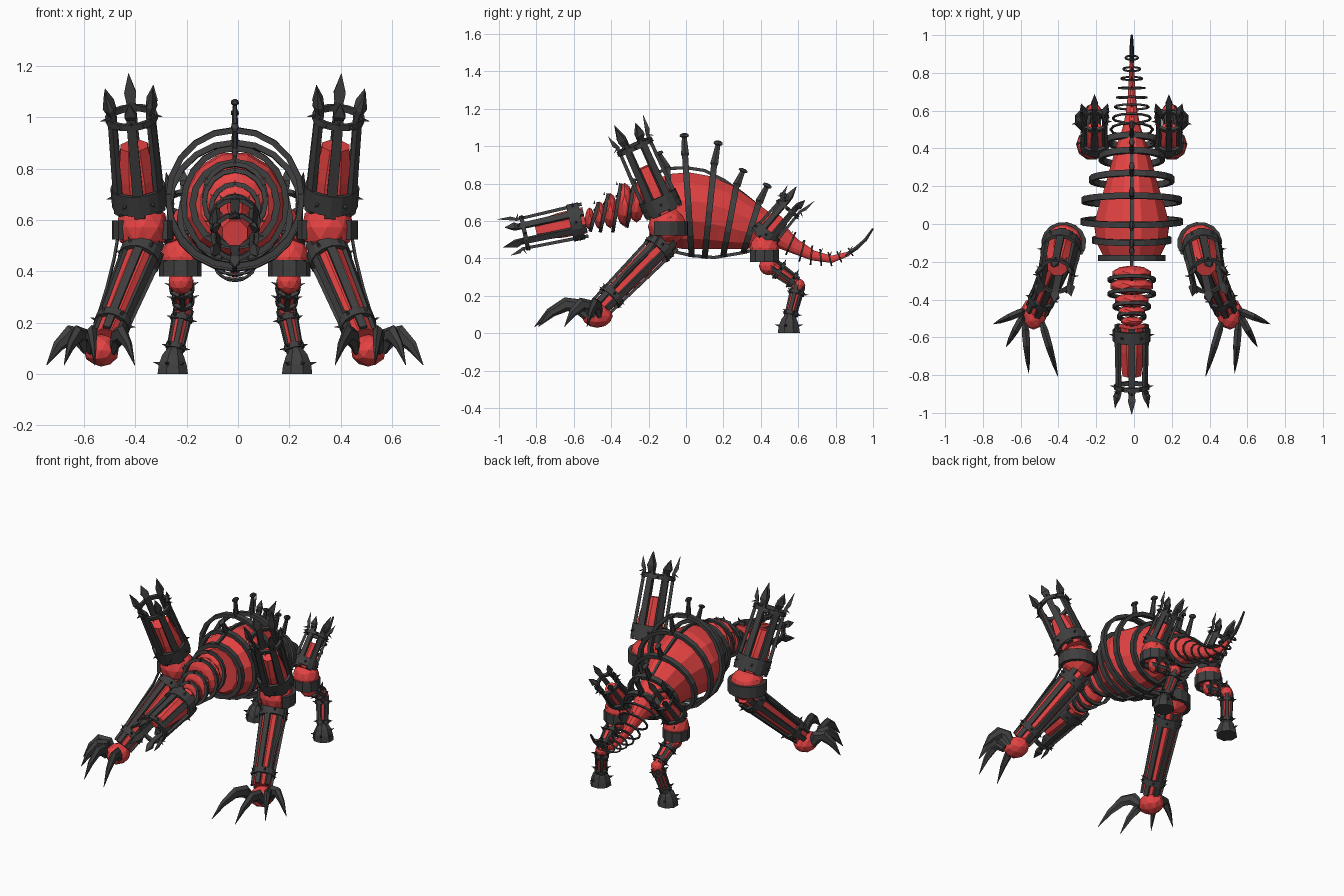
import bpy, bmesh
from math import sin, cos, pi, radians
from mathutils import Vector as V, Matrix

cube = bpy.data.objects.get("Cube")
if cube:
    bpy.data.objects.remove(cube)

MIDDLE = -.012  # the body sits slightly off the centre line


def material(name, rgb):
    m = bpy.data.materials.new(name)
    m.use_nodes = True
    m.diffuse_color = (*rgb, 1)
    m.node_tree.nodes["Principled BSDF"].inputs["Base Color"].default_value = (*rgb, 1)
    return m


RED = material("flesh red", (0.79, 0.056, 0.056))
IRON = material("dark iron", (0.05, 0.05, 0.051))


def finish(bm, name, mat, mirror=False):
    bmesh.ops.recalc_face_normals(bm, faces=bm.faces)
    me = bpy.data.meshes.new(name)
    bm.to_mesh(me)
    bm.free()
    me.materials.append(mat)
    ob = bpy.data.objects.new(name, me)
    bpy.context.collection.objects.link(ob)
    ob.location.x = MIDDLE
    if mirror:
        ob.modifiers.new("Mirror", 'MIRROR').use_mirror_merge = False


def sweep(bm, pts, radii, sides=8, ref=(1, 0, 0), flat=1.0, closed=False):
    """Tube along pts; the section is scaled by flat along ref."""
    pts, n = [V(p) for p in pts], len(pts)
    rings = []
    for i, p in enumerate(pts):
        a = pts[(i - 1) % n] if closed else pts[max(i - 1, 0)]
        b = pts[(i + 1) % n] if closed else pts[min(i + 1, n - 1)]
        t = (b - a).normalized()
        r = V(ref[i]) if isinstance(ref, list) else V(ref)
        s = t.cross(r).normalized()
        u = s.cross(t)
        angs = [2 * pi * (k + .5) / sides for k in range(sides)]
        rings.append([bm.verts.new(p + radii[i] * (s * cos(g) + u * sin(g) * flat)) for g in angs])
    for i in range(n if closed else n - 1):
        a, b = rings[i], rings[(i + 1) % n]
        for k in range(sides):
            j = (k + 1) % sides
            bm.faces.new((a[k], a[j], b[j], b[k]))
    if not closed:
        bm.faces.new(rings[0])
        bm.faces.new(rings[-1])


def hoop(bm, c, u, v, w, flat=1.0, start=0, end=360, n=16):
    """Square-section band on the ellipse c + u cos + v sin."""
    c, u, v = V(c), V(u), V(v)
    full = end - start == 360
    angs = [radians(start + (end - start) * k / (n if full else n - 1)) for k in range(n)]
    rad = [u * cos(a) + v * sin(a) for a in angs]
    sweep(bm, [c + r for r in rad], [w] * n, 4, rad, flat, full)


def spike(bm, base, direction, length, r):
    d = V(direction).normalized()
    ref = (1, 0, 0) if abs(d.x) < .8 else (0, 0, 1)
    b = V(base)
    sweep(bm, [b, b + d * length], [r, r * .05], 4, ref)


def ball(bm, c, r, squash=(1, 1, 1)):
    bmesh.ops.create_icosphere(bm, subdivisions=2, radius=r,
                               matrix=Matrix.Translation(c) @ Matrix.Diagonal((*squash, 1)))


def cage(name, a, b, r0, r1, core=1.0, bars=6, bands=((.1, .06), (.92, .02)),
         tip=0, bar_w=.03, mirror=True):
    """Red core wrapped by flat iron bars and bands, optionally ending in spear tips."""
    a, b = V(a), V(b)
    d = b - a
    t = d.normalized()
    u = t.cross(V((1, 0, 0))).normalized()
    w = t.cross(u)
    bm = bmesh.new()
    sweep(bm, [a, a + d * core * .5, a + d * core],
          [r0 * .88, r0 * .84, r1 * (.88 if core == 1 else .66)], 8, u)
    finish(bm, name + "_core", RED, mirror)
    bm = bmesh.new()
    for k in range(bars):
        g = 2 * pi * k / bars
        out = u * cos(g) + w * sin(g)
        pts, rad = [a + out * r0, b + out * r1], [bar_w, bar_w * .85]
        if tip:
            long = tip * (1 if k % 2 == 0 else .7)
            pts += [b + out * (r1 + .012) + t * long * .3, b + out * (r1 + .022) + t * long]
            rad += [bar_w * 1.1, bar_w * .05]
            spike(bm, b + out * r1, out - t * .5, .035, .008)
        sweep(bm, pts, rad, 4, out, .5)
    for f, h in bands:
        r = (r0 + (r1 - r0) * f) * 1.07
        hoop(bm, a + d * f, u * r, w * r, h, .012 / h)
        for k in range(bars):
            g = 2 * pi * (k + .5) / bars
            out = u * cos(g) + w * sin(g)
            spike(bm, a + d * f + out * r, out - t * .2, .03, .01)
    finish(bm, name + "_frame", IRON, mirror)


# Egg-shaped torso running into the tail, slimmer toward the rear
torso = [(-.185, .66, .14), (-.17, .66, .16), (-.1, .66, .198), (0, .655, .213), (.1, .645, .204),
         (.2, .62, .183), (.3, .585, .148), (.4, .555, .11), (.5, .52, .065), (.58, .465, .042),
         (.68, .415, .028), (.78, .395, .02), (.87, .425, .012)]
bm = bmesh.new()
sweep(bm, [(0, y, z) for y, z, r in torso], [r for y, z, r in torso], 12, (1, 0, 0), .97)
for v in bm.verts:
    v.co.x *= 1 - max(0, min(v.co.y, .2))
finish(bm, "torso_and_tail", RED)

bm = bmesh.new()
sweep(bm, [(0, .85, .415), (0, .91, .455), (0, .96, .5), (0, 1, .56)], [.012, .012, .01, .006], 6)
finish(bm, "tail_tip", IRON)

# Ribs: bottom y z, top y z, half width, spine tip y z
ribs = [(-.07, .45, -.1, .88, .2, -.15, .97), (.03, .42, -.005, .95, .26, -.01, 1.07),
        (.1, .41, .15, .9, .255, .175, 1.03), (.2, .42, .27, .79, .215, .31, .88),
        (.31, .44, .39, .7, .165, .44, .8), (.41, .46, .47, .62, .13, .53, .75)]
bm = bmesh.new()
for yb, zb, yt, zt, rx, ys, zs in ribs:
    bot, top, end = V((0, yb, zb)), V((0, yt, zt)), V((0, ys, zs))
    hoop(bm, (bot + top) / 2, (rx, 0, 0), (top - bot) / 2, .023, .7, n=20)
    sweep(bm, [top, top.lerp(end, .8), top.lerp(end, .85), top.lerp(end, .95), end],
          [.025, .015, .029, .026, .01], 6, (1, 0, 0), .55)
hoop(bm, (0, -.18, .66), (.165, 0, 0), (0, 0, .165), .023, .8)
finish(bm, "ribs", IRON)

# Long rails over back and belly, and the rail carrying the neck
bm = bmesh.new()
back = [(-.2, .84), (-.1, .88), (0, .885), (.1, .87), (.2, .82), (.3, .75), (.4, .67), (.52, .56)]
belly = [(-.18, .5), (-.08, .44), (.03, .415), (.15, .405), (.3, .43), (.42, .46)]
neck = [(-.16, .69), (-.3, .69), (-.42, .65), (-.56, .6)]
for line in (back, belly, neck):
    sweep(bm, [(0, y, z) for y, z in line], [.012] * len(line), 4)
finish(bm, "rails", IRON)

# Tail rings shrink toward the tip
bm = bmesh.new()
tail = [(.5, .525), (.56, .48), (.62, .44), (.67, .417), (.72, .405), (.77, .396), (.82, .408), (.88, .435)]
for i, (y, z) in enumerate(tail):
    k = 1 - i / 9
    slope = -.6 + i * .17
    hoop(bm, (0, y, z), (.1 * k + .012, 0, 0), V((0, -slope, 1)).normalized() * (.06 * k + .008),
         .005 + .002 * k, n=12)
    spike(bm, (0, y, z + .05 * k), (0, .5, 1), .025, .006)
finish(bm, "tail_rings", IRON)

# Neck of stacked beads and rings
bm = bmesh.new()
for y, z, r in [(-.265, .70, .108), (-.328, .687, .117), (-.405, .655, .094),
                (-.462, .63, .074), (-.515, .612, .06)]:
    ball(bm, (0, y, z), r, (1, .42, 1))
finish(bm, "neck_beads", RED)
bm = bmesh.new()
for y, z, r in [(-.295, .695, .122), (-.37, .67, .122), (-.437, .643, .095), (-.49, .622, .07)]:
    hoop(bm, (0, y, z), (r * .98, 0, 0), (0, .02, r), .013)
    for g in (30, 90, 150):
        out = V((cos(radians(g)), 0, sin(radians(g))))
        spike(bm, V((0, y, z)) + out * r, out, .018, .008)
finish(bm, "neck_rings", IRON)

# Caged head
cage("head", (0, -.54, .605), (0, -.89, .53), .087, .08, .75, 6, ((.14, .045), (.92, .016)),
     .1, .026, False)

# Shoulders with armour pads
bm = bmesh.new()
ball(bm, (.36, -.1, .57), .104)
finish(bm, "shoulder", RED, True)
bm = bmesh.new()
hoop(bm, (.36, -.1, .56), (.108, 0, 0), (0, .1, 0), .052, .3, -40, 215, 12)
finish(bm, "shoulder_pad", IRON, True)
cage("shoulder_tower", (.37, -.115, .645), (.405, -.285, 1.025), .093, .087, .64, 6,
     ((.13, .058), (.93, .018)), .11, .03)

# Front legs, feet and curved claws
cage("front_leg", (.35, -.1, .5), (.5, -.455, .14), .073, .057, 1, 6, ((.12, .035), (.84, .025)), bar_w=.024)
bm = bmesh.new()
ball(bm, (.52, -.475, .092), .07, (1, 1.2, .9))
finish(bm, "front_foot", RED, True)
bm = bmesh.new()
claws = [(.57, -.46, .733, -.53), (.575, -.49, .665, -.65), (.565, -.53, .545, -.79), (.475, -.52, .39, -.81)]
for x0, y0, x1, y1 in claws:
    root, end = V((x0, y0, 0)), V((x1, y1, 0))
    path = []
    for f, z in [(0, .09), (.18, .145), (.42, .155), (.72, .11), (1, .035)]:
        p = root.lerp(end, f)
        p.z = z
        path.append(p)
    sweep(bm, path, [.014, .023, .022, .014, .001], 6, (0, 0, 1), 1.7)
finish(bm, "front_claws", IRON, True)
bm = bmesh.new()
sweep(bm, [(.44, -.08, .62), (.47, -.18, .45), (.5, -.31, .33), (.54, -.42, .2)], [.007] * 4, 4, (0, 0, 1))
finish(bm, "front_leg_cable", IRON, True)

# Hips with armour bands and small towers
bm = bmesh.new()
ball(bm, (.21, .42, .455), .08)
ball(bm, (.21, .44, .36), .05)
ball(bm, (.2, .6, .255), .038)
finish(bm, "hip_knee_and_hock", RED, True)
bm = bmesh.new()
hoop(bm, (.212, .42, .412), (.073, 0, 0), (0, .073, 0), .045, .3, n=10)
finish(bm, "hip_band", IRON, True)
cage("hip_tower", (.197, .405, .5), (.197, .565, .69), .066, .06, .65, 6, ((.15, .035), (.87, .014)), .09, .023)

# Hind legs and hooves
cage("hind_thigh", (.21, .45, .37), (.2, .59, .27), .042, .032, 1, 5, ((.35, .014), (.85, .014)), bar_w=.015)
cage("hind_shin", (.2, .6, .25), (.236, .555, .08), .034, .028, 1, 5, ((.2, .014), (.85, .014)), bar_w=.015)
bm = bmesh.new()
sweep(bm, [(.242, .55, 0), (.242, .55, .035), (.24, .553, .07), (.235, .557, .1)],
      [.064, .059, .046, .026], 8)
for x, y in [(1, -.3), (-.6, -.8), (.4, -1), (.3, 1)]:
    d = V((x, y, 0)).normalized()
    spike(bm, V((.242, .55, .04)) + d * .05, d + V((0, 0, .2)), .03, .01)
finish(bm, "hind_hoof", IRON, True)
